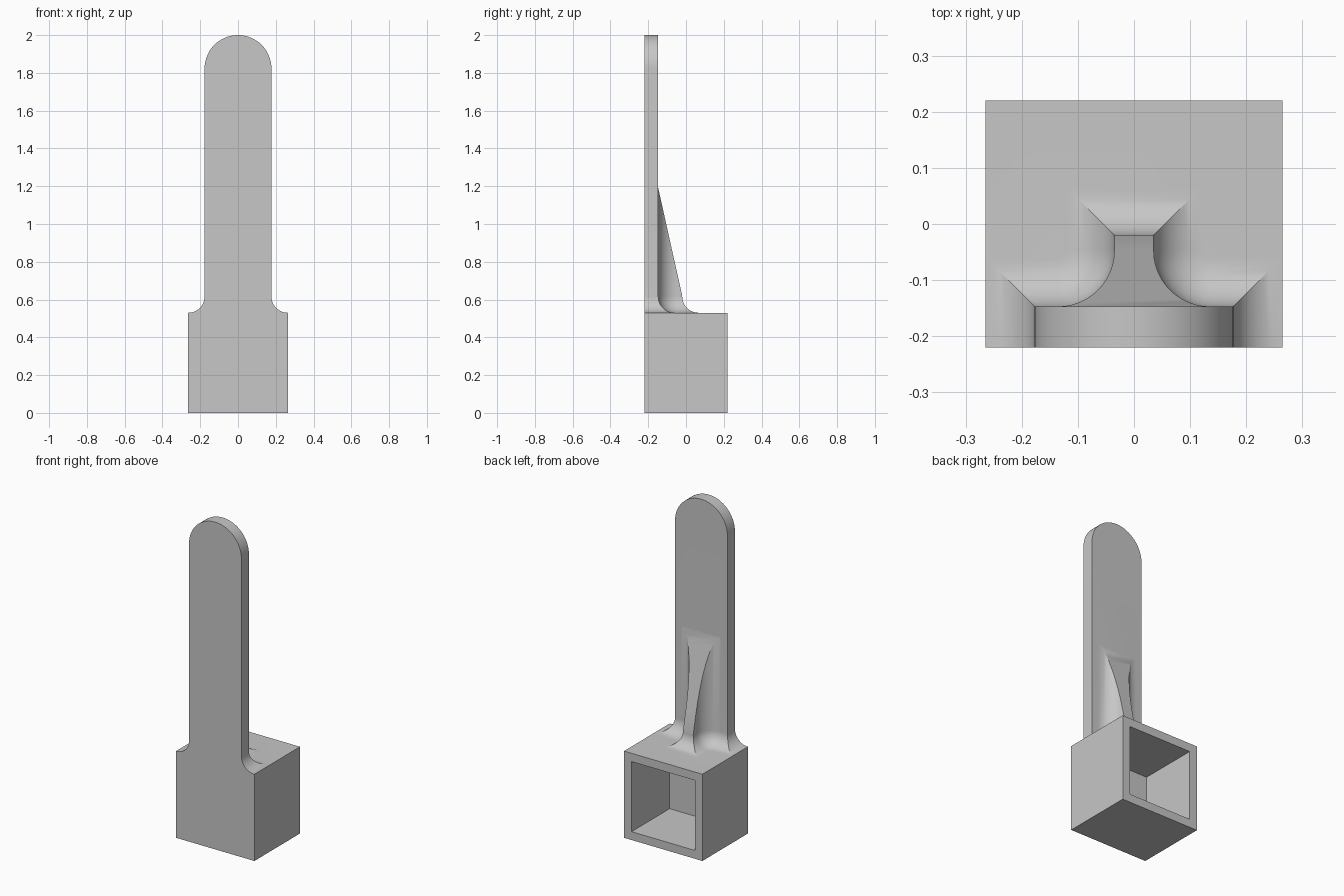
import bpy, bmesh, math

default = bpy.data.objects.get("Cube")
if default:
    bpy.data.objects.remove(default, do_unlink=True)

# Main dimensions
HALF_W, HALF_D, BOX_H, WALL = 0.265, 0.22, 0.53, 0.072
BLADE_W, BLADE_BACK, TOP = 0.177, -0.147, 2.0
RIB_W, RIB_BACK, RIB_TOP = 0.035, -0.02, 1.19
FILLET, RIB_FILLET, STEPS = 0.086, 0.10, 12

grey = bpy.data.materials.new("plain grey")
grey.use_nodes = True
colour = (0.57, 0.57, 0.57, 1)
grey.diffuse_color = colour
grey.node_tree.nodes["Principled BSDF"].inputs["Base Color"].default_value = colour


def make_object(name, bm):
    bmesh.ops.recalc_face_normals(bm, faces=bm.faces)
    mesh = bpy.data.meshes.new(name)
    bm.to_mesh(mesh)
    bm.free()
    mesh.materials.append(grey)
    obj = bpy.data.objects.new(name, mesh)
    bpy.context.collection.objects.link(obj)
    return obj


def make_socket():
    """Box with a square pocket open at the back."""
    bm = bmesh.new()
    bmesh.ops.create_cube(bm, size=1)
    for v in bm.verts:
        v.co.x *= 2 * HALF_W
        v.co.y *= 2 * HALF_D
        v.co.z = (v.co.z + 0.5) * BOX_H
    bm.faces.ensure_lookup_table()
    back = max(bm.faces, key=lambda f: f.calc_center_median().y)
    bmesh.ops.inset_region(bm, faces=[back], thickness=WALL)
    floor = bmesh.ops.extrude_discrete_faces(bm, faces=[back])["faces"][0]
    for v in floor.verts:
        v.co.y = -HALF_D + WALL
    return make_object("socket_with_blade", bm)


def make_blade():
    """Flat strip with a round top."""
    bm = bmesh.new()
    outline = [(-BLADE_W, BOX_H + FILLET), (BLADE_W, BOX_H + FILLET)]
    for i in range(33):
        a = math.pi * i / 32
        outline.append((BLADE_W * math.cos(a), TOP - BLADE_W + BLADE_W * math.sin(a)))
    face = bm.faces.new([bm.verts.new((x, -HALF_D, z)) for x, z in outline])
    extruded = bmesh.ops.extrude_face_region(bm, geom=[face])["geom"]
    for v in extruded:
        if isinstance(v, bmesh.types.BMVert):
            v.co.y = BLADE_BACK
    return make_object("blade", bm)


def plan(d):
    """Plan of blade foot and rib, grown outward by d, with a flush front."""
    half = [(BLADE_W + d, -HALF_D), (BLADE_W + d, BLADE_BACK + d)]
    cx, cy, r = RIB_W + RIB_FILLET, BLADE_BACK + RIB_FILLET, RIB_FILLET - d
    for i in range(STEPS + 1):
        a = math.pi / 2 * i / STEPS
        half.append((cx - r * math.sin(a), cy - r * math.cos(a)))
    half.append((RIB_W + d, RIB_BACK + d))
    return half + [(-x, y) for x, y in reversed(half)]


def make_rib():
    """Blade foot with a swept bottom fillet and a sloping rib."""
    bm = bmesh.new()
    levels = [(FILLET, BOX_H - 0.03)]
    for i in range(STEPS + 1):
        t = math.pi / 2 * i / STEPS
        levels.append((FILLET * (1 - math.sin(t)), BOX_H + FILLET * (1 - math.cos(t))))
    rings = [[bm.verts.new((x, y, z)) for x, y in plan(d)] for d, z in levels]
    # Sloping top ring
    low = BOX_H + FILLET + 0.004
    slope = (RIB_TOP - low) / (RIB_BACK - BLADE_BACK)
    rings.append([bm.verts.new((x, y, RIB_TOP - slope * max(0, y - BLADE_BACK)))
                  for x, y in plan(0)])
    n = len(rings[0])
    for a, b in zip(rings, rings[1:]):
        for i in range(n):
            j = (i + 1) % n
            bm.faces.new((a[i], a[j], b[j], b[i]))
    bm.faces.new(rings[0])
    top = rings[-1]
    bm.faces.new(top[2:-2])
    bm.faces.new(top[:3] + top[-3:])
    return make_object("rib_and_fillet", bm)


# Join the parts into one solid
body = make_socket()
bpy.context.view_layer.objects.active = body
for part in (make_rib(), make_blade()):
    union = body.modifiers.new("union", "BOOLEAN")
    union.operation = "UNION"
    union.solver = "EXACT"
    union.object = part
    bpy.ops.object.modifier_apply(modifier=union.name)
    bpy.data.objects.remove(part, do_unlink=True)

# Smooth fillets, sharp corners
bpy.ops.object.select_all(action="DESELECT")
body.select_set(True)
bpy.ops.object.shade_smooth_by_angle(angle=math.radians(25))
